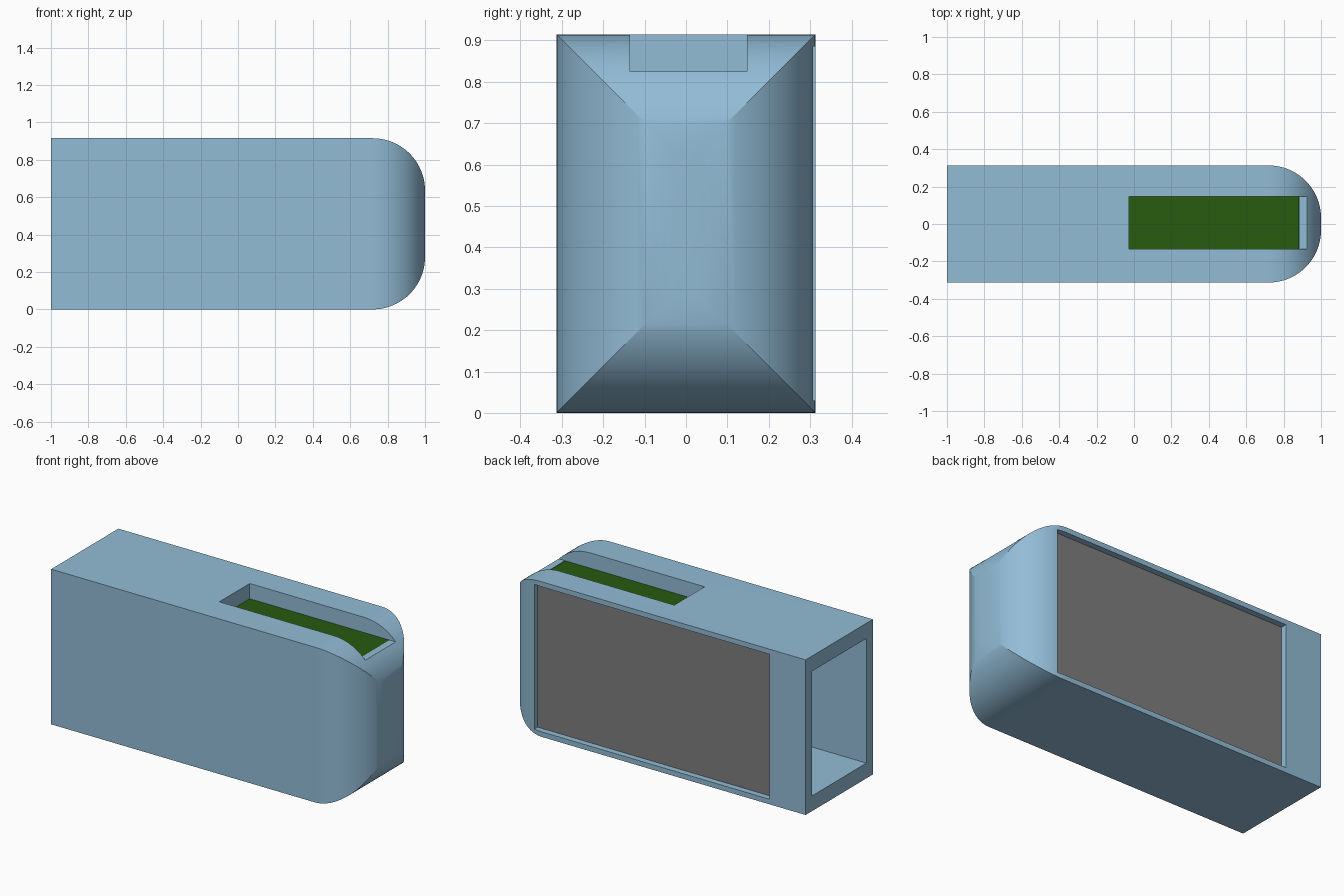
import bpy, bmesh, math
from mathutils import Vector

if "Cube" in bpy.data.objects:
    bpy.data.objects.remove(bpy.data.objects["Cube"])

W, H, R = 0.313, 0.915, 0.28      # half depth, height, rounding radius


def material(name, rgb):
    m = bpy.data.materials.new(name)
    m.diffuse_color = (*rgb, 1)
    m.use_nodes = True
    m.node_tree.nodes["Principled BSDF"].inputs["Base Color"].default_value = m.diffuse_color
    return m


blue = material("light blue shell", (0.288, 0.503, 0.672))
green = material("dark green", (0.021, 0.105, 0.005))
grey = material("mid grey", (0.21, 0.21, 0.21))


def add_object(name, bm, mat):
    bmesh.ops.recalc_face_normals(bm, faces=bm.faces)
    me = bpy.data.meshes.new(name)
    bm.to_mesh(me)
    bm.free()
    ob = bpy.data.objects.new(name, me)
    me.materials.append(mat)
    bpy.context.collection.objects.link(ob)
    return ob


def box(name, lo, hi, mat):
    bm = bmesh.new()
    bmesh.ops.create_cube(bm, size=1)
    for v in bm.verts:
        v.co = Vector([l + (c + 0.5) * (h - l) for l, h, c in zip(lo, hi, v.co)])
    return add_object(name, bm, mat)


def round_end(name, left, lo, hi, to3d, sweep):
    """Extruded profile, square on the left and rounded on the right."""
    n = 20
    pts = [(left, hi), (left, lo)]
    for centre, start in ((lo + R, -math.pi / 2), (hi - R, 0)):
        for i in range(n + 1):
            a = start + i * math.pi / 2 / n
            pts.append((1 - R + R * math.cos(a), centre + R * math.sin(a)))
    bm = bmesh.new()
    face = bm.faces.new([bm.verts.new(to3d(*p)) for p in pts])
    ext = bmesh.ops.extrude_face_region(bm, geom=[face])["geom"]
    bmesh.ops.translate(bm, vec=sweep, verts=[g for g in ext if isinstance(g, bmesh.types.BMVert)])
    return add_object(name, bm, blue)


def boolean(ob, tool, operation):
    mod = ob.modifiers.new("bool", "BOOLEAN")
    mod.operation, mod.object, mod.solver = operation, tool, "EXACT"
    bpy.context.view_layer.objects.active = ob
    bpy.ops.object.modifier_apply(modifier=mod.name)
    bpy.data.objects.remove(tool)


# Shell: plan outline crossed with the side outline gives mitred rounded end
shell = round_end("shell", -1, -W, W, lambda x, y: (x, y, -0.1), (0, 0, H + 0.2))
side = round_end("side_cutter", -1.1, 0, H, lambda x, z: (x, -0.5, z), (0, 1, 0))
boolean(shell, side, "INTERSECT")

# Open cavity, top slot with end ledge, and recess on the back
cuts = [
    ((-1.1, -0.253, 0.09), (0.885, 0.253, 0.825)),
    ((-0.027, -0.135, 0.825), (1.1, 0.148, 1.1)),
    ((-0.027, -0.135, 0.7), (0.885, 0.148, 1.0)),
    ((-0.765, 0.277, 0.03), (0.775, 0.5, 0.885)),
]
for lo, hi in cuts:
    boolean(shell, box("cutter", lo, hi, blue), "DIFFERENCE")

bpy.ops.object.select_all(action="DESELECT")
shell.select_set(True)
bpy.context.view_layer.objects.active = shell
bpy.ops.object.shade_smooth_by_angle(angle=math.radians(20))

# Board under the slot and panel on the recess floor
box("circuit_board", (-0.1, -0.25, 0.803), (0.883, 0.25, 0.823), green)
box("back_panel", (-0.764, 0.274, 0.031), (0.774, 0.279, 0.884), grey)
